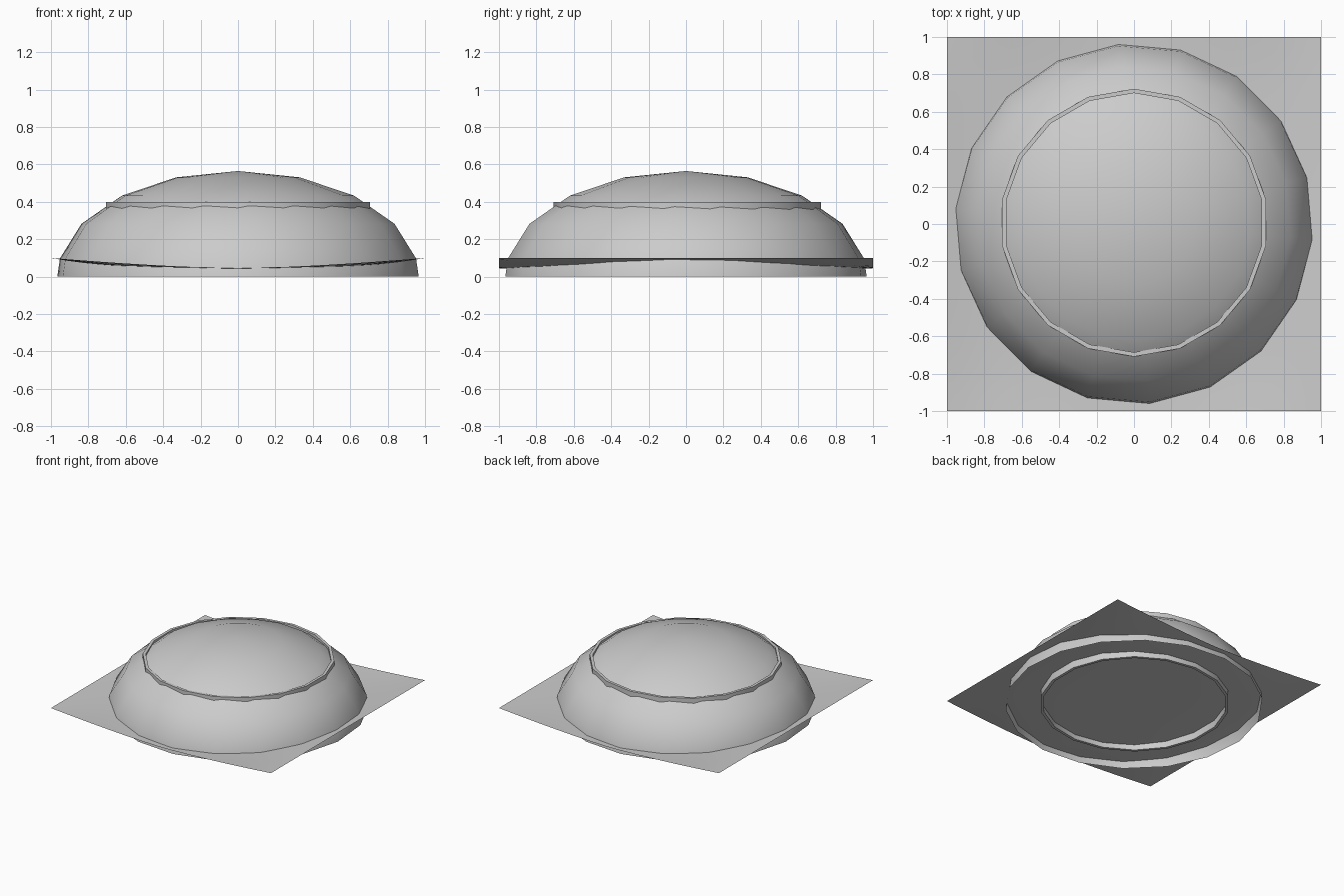
import bpy, bmesh, math

if "Cube" in bpy.data.objects:
    bpy.data.objects.remove(bpy.data.objects["Cube"])

grey = bpy.data.materials.new("plain_grey")
grey.diffuse_color = (0.6, 0.6, 0.6, 1)
grey.use_nodes = True
grey.node_tree.nodes["Principled BSDF"].inputs["Base Color"].default_value = grey.diffuse_color


def finish(name, bm, angle=50):
    bmesh.ops.recalc_face_normals(bm, faces=bm.faces[:])
    me = bpy.data.meshes.new(name)
    bm.to_mesh(me)
    bm.free()
    me.materials.append(grey)
    ob = bpy.data.objects.new(name, me)
    bpy.context.collection.objects.link(ob)
    bpy.ops.object.select_all(action='DESELECT')
    ob.select_set(True)
    bpy.context.view_layer.objects.active = ob
    bpy.ops.object.shade_smooth_by_angle(angle=math.radians(angle))
    return ob


def lathe(bm, profile, start, cy=0.0, closed=False, n=18):
    """Revolve (radius, z) points into an n-sided surface."""
    rings = []
    for r, z in profile:
        rings.append([bm.verts.new((r * math.cos(start + i * math.tau / n),
                                    cy + r * math.sin(start + i * math.tau / n), z))
                      for i in range(n)])
    pairs = list(zip(rings, rings[1:]))
    if closed:
        pairs.append((rings[-1], rings[0]))
    for a, b in pairs:
        for i in range(n):
            j = (i + 1) % n
            bm.faces.new((a[i], a[j], b[j], b[i]))
    return rings


# Flattened half-sphere dome, open underneath
bm = bmesh.new()
R, H = 0.97, 0.565
profile = [(R * math.sin(math.radians(a)), H * math.cos(math.radians(a)))
           for a in (90, 80, 60, 40, 20)]
rings = lathe(bm, profile, math.radians(15))
apex = bm.verts.new((0, 0, H))
top = rings[-1]
for i in range(18):
    bm.faces.new((top[i], top[(i + 1) % 18], apex))
finish("dome", bm)

# Thin upright ring that pokes out of the dome
bm = bmesh.new()
lathe(bm, [(0.716, 0), (0.716, 0.4), (0.693, 0.4), (0.693, 0)],
      math.radians(90), cy=0.007, closed=True)
finish("inner_ring", bm, 30)

# Square sheet pinned at its left and right edges, sagging in the middle
bm = bmesh.new()
bmesh.ops.create_grid(bm, x_segments=24, y_segments=24, size=1)
for v in bm.verts:
    x, y = abs(v.co.x), abs(v.co.y)
    w = y ** 4
    edge = 0.045 + 0.055 * x ** 1.5
    inner = 0.038 + 0.062 * x ** 3
    v.co.z = inner * (1 - w) + edge * w
finish("sagging_sheet", bm)
